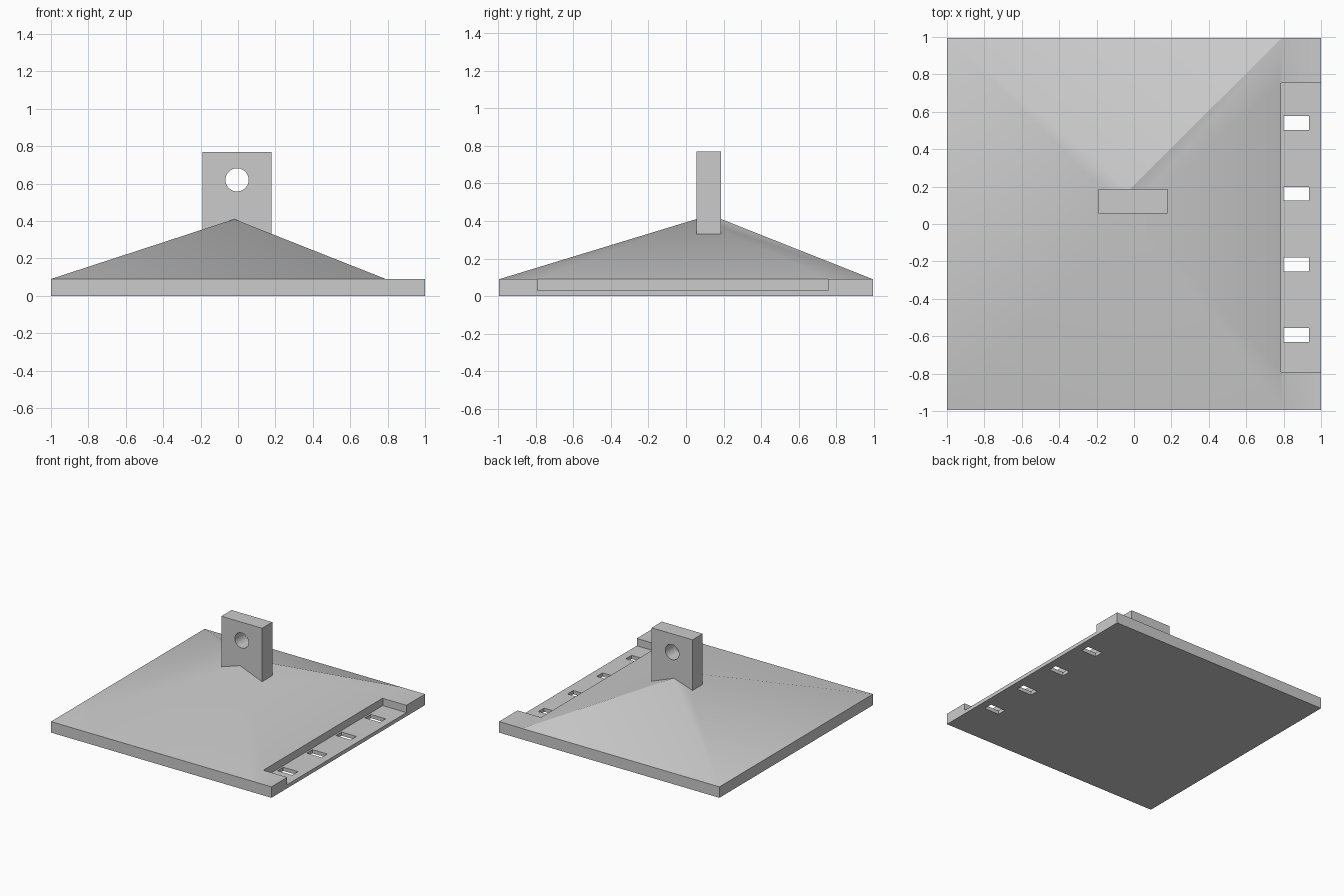
import bpy
import bmesh
import math

cube = bpy.data.objects.get("Cube")
if cube:
    bpy.data.objects.remove(cube, do_unlink=True)

grey = bpy.data.materials.new("light grey")
grey.use_nodes = True
colour = (0.6, 0.6, 0.6, 1)
grey.diffuse_color = colour
grey.node_tree.nodes["Principled BSDF"].inputs["Base Color"].default_value = colour


def box(name, x, y, z):
    """Box spanning the three given (low, high) ranges."""
    spans = (x, y, z)
    bpy.ops.mesh.primitive_cube_add(size=1, location=[sum(s) / 2 for s in spans])
    ob = bpy.context.object
    ob.name = name
    ob.scale = [s[1] - s[0] for s in spans]
    bpy.ops.object.transform_apply(location=True, rotation=False, scale=True)
    ob.data.materials.append(grey)
    return ob


def cut(target, cutter):
    """Subtract the cutter from the target and remove it."""
    cutter.hide_render = True
    mod = target.modifiers.new("cut", 'BOOLEAN')
    mod.operation = 'DIFFERENCE'
    mod.solver = 'EXACT'
    mod.object = cutter
    bpy.context.view_layer.objects.active = target
    bpy.ops.object.modifier_apply(modifier=mod.name)
    bpy.data.objects.remove(cutter, do_unlink=True)


# Base slab rising to a short off-centre ridge, with a flat strip on the left edge
SIDE, RIM, STRIP = 0.995, 0.09, 0.79
bm = bmesh.new()


def corners(x, z):
    return [bm.verts.new((x, y, z)) for y in (-SIDE, SIDE)]


b0, b1 = corners(-1, 0)
c0, c1 = corners(1, 0)
t0, t1 = corners(-1, RIM)
u0, u1 = corners(1, RIM)
m0, m1 = corners(STRIP, RIM)
r0, r1 = [bm.verts.new((-0.02, y, 0.41)) for y in (0.055, 0.187)]
for face in ((b0, b1, c1, c0), (b0, c0, u0, m0, t0), (b1, t1, m1, u1, c1),
             (b0, t0, t1, b1), (c0, c1, u1, u0), (m0, u0, u1, m1),
             (t0, m0, r0), (m1, t1, r1), (m0, m1, r1, r0), (t1, t0, r0, r1)):
    bm.faces.new(face)
bmesh.ops.recalc_face_normals(bm, faces=bm.faces)
mesh = bpy.data.meshes.new("sloped_base")
bm.to_mesh(mesh)
bm.free()
base = bpy.data.objects.new("sloped_base", mesh)
bpy.context.collection.objects.link(base)
mesh.materials.append(grey)

# Recessed channel and its four through slots
cut(base, box("channel_cutter", (0.785, 1.1), (-0.79, 0.755), (0.03, 0.3)))
for y in (0.54, 0.162, -0.216, -0.594):
    cut(base, box("slot_cutter", (0.8, 0.935), (y - 0.037, y + 0.037), (-0.1, 0.06)))

bpy.ops.object.select_all(action='DESELECT')
base.select_set(True)
bpy.context.view_layer.objects.active = base
bpy.ops.object.shade_smooth_by_angle(angle=math.radians(30))

# Upright tab with a round hole
tab = box("upright_tab", (-0.19, 0.18), (0.055, 0.187), (0.3, 0.77))
bpy.ops.mesh.primitive_cylinder_add(vertices=48, radius=0.062, depth=1,
                                    location=(-0.005, 0.12, 0.62),
                                    rotation=(math.pi / 2, 0, 0))
cut(tab, bpy.context.object)
bpy.ops.object.select_all(action='DESELECT')
tab.select_set(True)
bpy.context.view_layer.objects.active = tab
bpy.ops.object.shade_smooth_by_angle(angle=math.radians(30))

# Row of six small discs set in the underside along the back edge
for i in range(6):
    bpy.ops.mesh.primitive_circle_add(vertices=24, radius=0.034, fill_type='NGON',
                                      location=(0.82 - 0.327 * i, 0.935, -0.001))
    disc = bpy.context.object
    disc.name = f"underside_disc_{i + 1}"
    disc.data.materials.append(grey)
